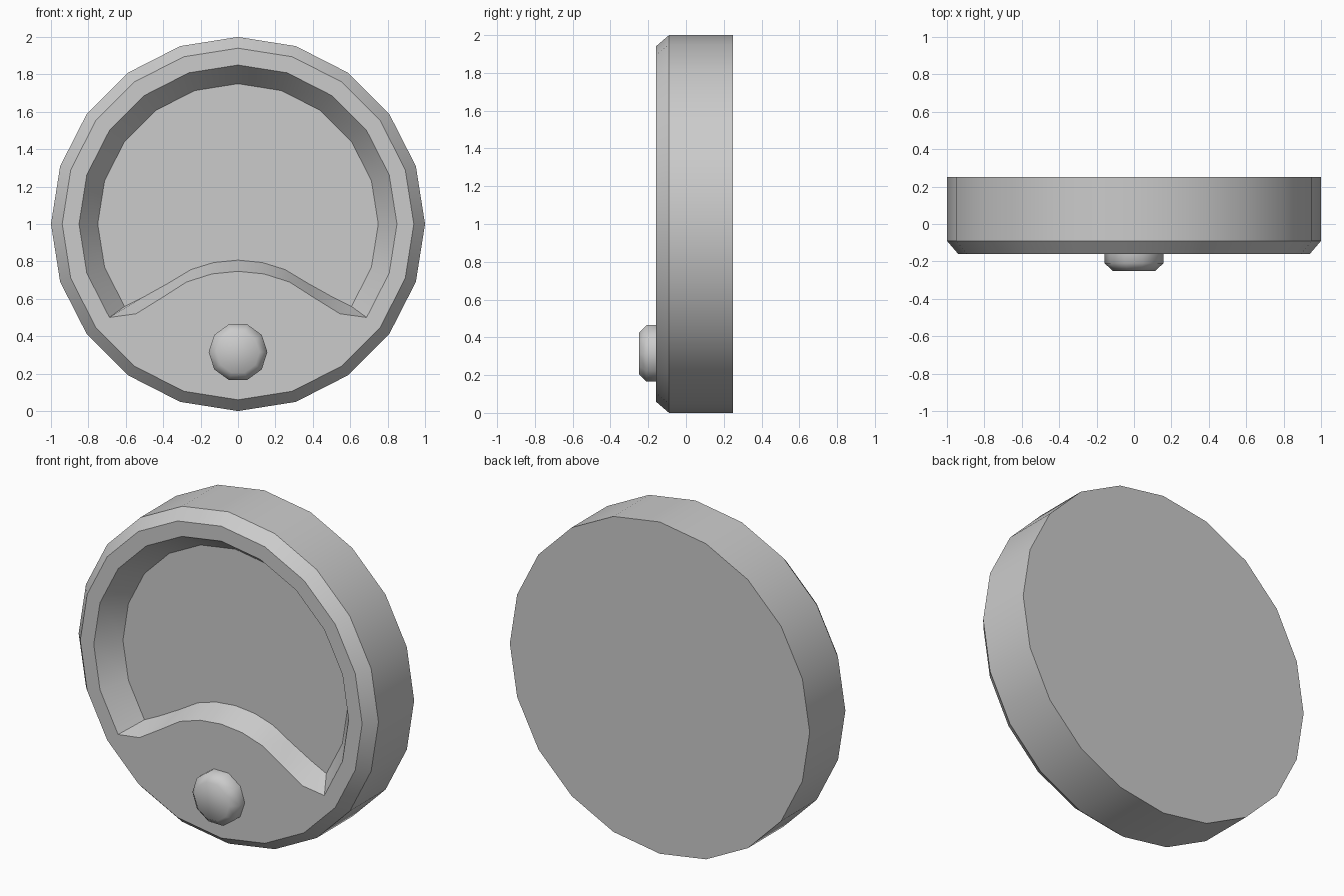
import bpy, bmesh, math

if "Cube" in bpy.data.objects:
    bpy.data.objects.remove(bpy.data.objects["Cube"])

grey = bpy.data.materials.new("plain_grey")
grey.diffuse_color = (0.6, 0.6, 0.6, 1)
grey.use_nodes = True
grey.node_tree.nodes["Principled BSDF"].inputs["Base Color"].default_value = grey.diffuse_color


def circle(r, n, zc):
    return [(r * math.cos(2 * math.pi * i / n), zc + r * math.sin(2 * math.pi * i / n)) for i in range(n)]


def add_ring(bm, pts, y):
    return [bm.verts.new((x, y, z)) for x, z in pts]


def bridge(bm, a, b):
    n = len(a)
    for i in range(n):
        j = (i + 1) % n
        bm.faces.new((a[i], a[j], b[j], b[i]))


def finish(bm, name, angle):
    bmesh.ops.recalc_face_normals(bm, faces=bm.faces[:])
    me = bpy.data.meshes.new(name)
    bm.to_mesh(me)
    bm.free()
    me.materials.append(grey)
    ob = bpy.data.objects.new(name, me)
    bpy.context.collection.objects.link(ob)
    bpy.ops.object.select_all(action='DESELECT')
    bpy.context.view_layer.objects.active = ob
    ob.select_set(True)
    bpy.ops.object.shade_smooth_by_angle(angle=math.radians(angle))
    return ob


def recess_outline(r, curve):
    # big arc over the top, then a mirrored hump along the bottom
    arc = [(r * math.cos(math.radians(a)), 1 + r * math.sin(math.radians(a))) for a in range(-36, 217, 18)]
    left = [(-x, z) for x, z in curve]
    return arc + left + [p for p in reversed(curve) if p[0] > 0]


# disc body with chamfered front rim
bm = bmesh.new()
back = add_ring(bm, circle(1.0, 20, 1), 0.25)
side = add_ring(bm, circle(1.0, 20, 1), -0.09)
rim = add_ring(bm, circle(0.94, 20, 1), -0.16)
bm.faces.new(back)
bridge(bm, back, side)
bridge(bm, side, rim)

# sloped recess with a flat floor
lip = add_ring(bm, recess_outline(0.85, [(0.545, 0.52), (0.40, 0.61), (0.275, 0.69), (0.14, 0.733), (0, 0.747)]), -0.16)
floor = add_ring(bm, recess_outline(0.75, [(0.51, 0.607), (0.37, 0.685), (0.25, 0.757), (0.13, 0.794), (0, 0.807)]), -0.025)
bridge(bm, lip, floor)
bm.faces.new(floor)

# front face between rim and recess
edges = [bm.edges.get((r[i - 1], r[i])) for r in (rim, lip) for i in range(len(r))]
bmesh.ops.triangle_fill(bm, use_beauty=True, use_dissolve=False, edges=edges)
finish(bm, "disc_body", 35)

# round button below the recess
bm = bmesh.new()
rings = [add_ring(bm, circle(r, 10, 0.315), y) for r, y in ((0.157, -0.15), (0.157, -0.21), (0.115, -0.25))]
for a, b in zip(rings, rings[1:]):
    bridge(bm, a, b)
bm.faces.new(rings[0])
bm.faces.new(rings[-1])
finish(bm, "button", 60)
